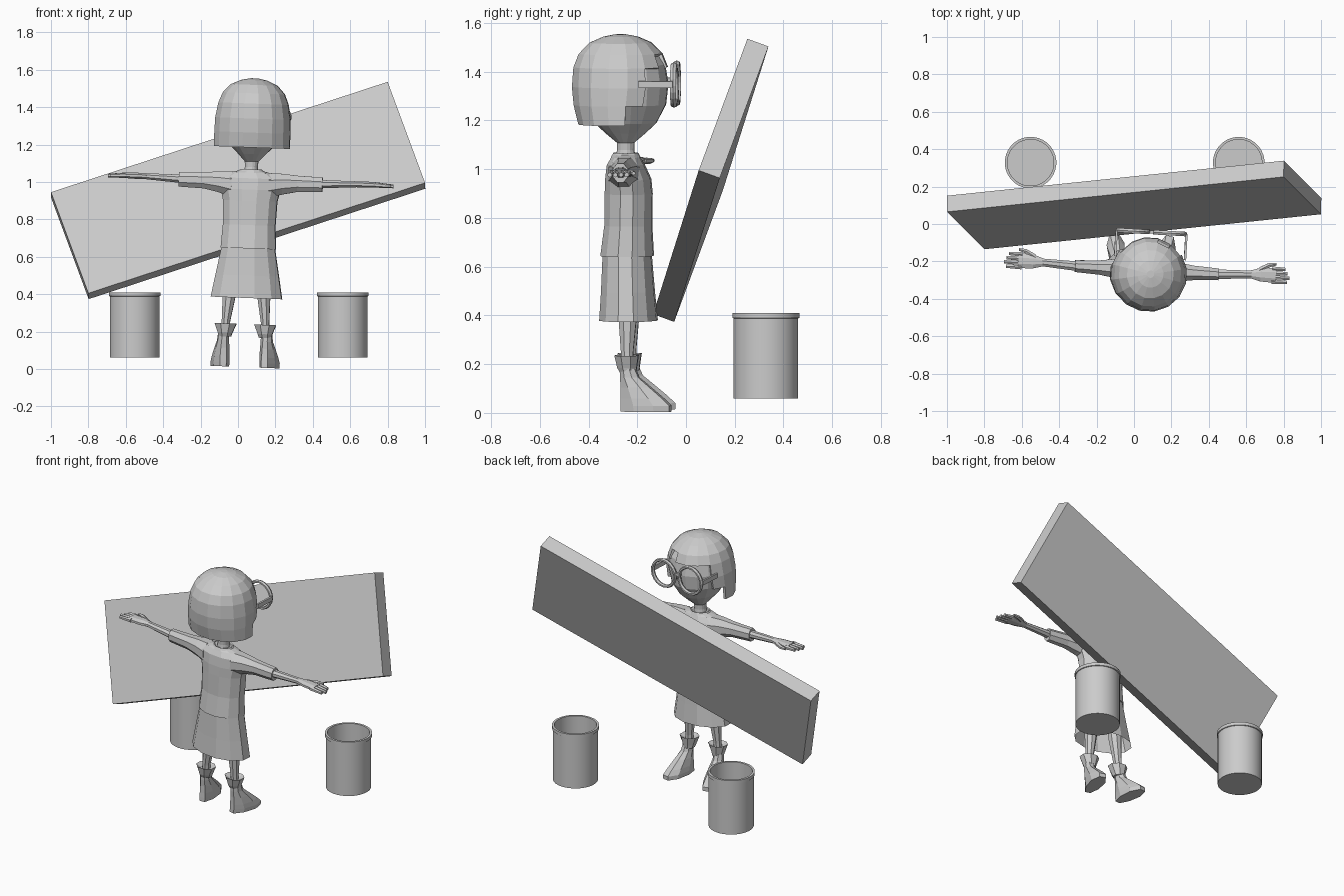
import bpy, bmesh, math
from mathutils import Matrix, Vector

if "Cube" in bpy.data.objects:
    bpy.data.objects.remove(bpy.data.objects["Cube"])

grey = bpy.data.materials.new("light_grey")
grey.diffuse_color = (0.6, 0.6, 0.6, 1)
grey.use_nodes = True
grey.node_tree.nodes["Principled BSDF"].inputs["Base Color"].default_value = grey.diffuse_color

# The figure looks towards +y and leans and turns slightly
FIG = (Matrix.Translation((0.03, -0.245, 0)) @ Matrix.Rotation(math.radians(-3.3), 4, 'Z')
       @ Matrix.Rotation(math.radians(2.2), 4, 'Y'))


def finish(name, bm, matrix=FIG):
    bmesh.ops.recalc_face_normals(bm, faces=bm.faces)
    mesh = bpy.data.meshes.new(name)
    bm.to_mesh(mesh)
    bm.free()
    mesh.materials.append(grey)
    ob = bpy.data.objects.new(name, mesh)
    ob.matrix_world = matrix
    bpy.context.collection.objects.link(ob)
    return ob


def loft_mesh(sections, n=12, axis='Z', caps=(True, True)):
    """Elliptic rings (x, y, z, ra, rb), stacked along z (ra=x, rb=y) or x (ra=y, rb=z)."""
    bm = bmesh.new()
    rings = []
    for x, y, z, ra, rb in sections:
        ring = []
        for i in range(n):
            a = 2 * math.pi * (i + 0.5) / n
            u, v = ra * math.cos(a), rb * math.sin(a)
            ring.append(bm.verts.new((x + u, y + v, z) if axis == 'Z' else (x, y + u, z + v)))
        rings.append(ring)
    for r0, r1 in zip(rings, rings[1:]):
        for i in range(n):
            j = (i + 1) % n
            bm.faces.new((r0[i], r0[j], r1[j], r1[i]))
    if caps[0]:
        bm.faces.new(rings[0])
    if caps[1]:
        bm.faces.new(rings[-1])
    return bm


def loft(name, sections, matrix=FIG, **kw):
    return finish(name, loft_mesh(sections, **kw), matrix)


def box(name, centre, size):
    bm = bmesh.new()
    bmesh.ops.create_cube(bm, size=1)
    bmesh.ops.scale(bm, vec=size, verts=bm.verts)
    bmesh.ops.translate(bm, vec=centre, verts=bm.verts)
    return finish(name, bm)


# Slanted board: one corner, two edges and the thickness direction
corner = Vector((-0.8, -0.135, 0.405))
long_edge, short_edge = Vector((1.8, 0.187, 0.59)), Vector((-0.2, 0.2, 0.54))
depth = short_edge.cross(long_edge).normalized() * 0.092
if depth.y < 0:
    depth = -depth
bm = bmesh.new()
bmesh.ops.create_cube(bm, size=1)
for v in bm.verts:
    a, b, c = v.co + Vector((0.5, 0.5, 0.5))
    v.co = corner + a * long_edge + b * short_edge + c * depth
finish("board", bm, Matrix.Identity(4))

# Two open buckets with a rim
for side, bx in (("left", -0.553), ("right", 0.56)):
    profile = [(0.06, 0.133), (0.388, 0.133), (0.39, 0.138), (0.41, 0.138),
               (0.41, 0.124), (0.075, 0.124)]
    ob = loft("bucket_" + side, [(bx, 0.328, z, r, r) for z, r in profile],
              Matrix.Identity(4), n=32)
    bpy.ops.object.select_all(action='DESELECT')
    bpy.context.view_layer.objects.active = ob
    ob.select_set(True)
    bpy.ops.object.shade_smooth_by_angle(angle=math.radians(30))

# Head and neck
loft("head", [(0, 0, 1.04, .042, .042), (0, 0, 1.08, .035, .036), (0, 0, 1.11, .037, .037),
              (0, 0, 1.15, .075, .085), (0, 0, 1.19, .115, .128), (0, 0, 1.265, .165, .168),
              (0, 0, 1.35, .182, .178), (0, 0, 1.43, .168, .165), (0, 0, 1.5, .12, .12)], n=16)

# Bobbed hair: a dome with the face opening cut out
hair = loft_mesh([(0, -.025, 1.185, .206, .17), (0, -.025, 1.265, .206, .19),
                  (0, -.02, 1.34, .204, .202), (0, -.02, 1.42, .19, .196),
                  (0, -.02, 1.475, .168, .174), (0, -.02, 1.52, .126, .13),
                  (0, -.02, 1.545, .07, .072), (0, -.02, 1.555, .02, .02)],
                 n=16, caps=(False, True))
gone = []
for f in hair.faces:
    c = f.calc_center_median()
    lower = c.z < 1.265 and c.y > -0.01
    face = c.z < 1.42 and c.y > 0.07
    parting = c.z < 1.46 and c.y > 0.1 and 0 < c.x < 0.1
    if lower or face or parting:
        gone.append(f)
bmesh.ops.delete(hair, geom=gone, context='FACES')
ob = finish("hair", hair)
mod = ob.modifiers.new("thickness", 'SOLIDIFY')
mod.thickness = 0.018

# Glasses: two rings, bridge and side arms
for s, side in ((-1, "left"), (1, "right")):
    bm = bmesh.new()
    n, k = 20, 6
    grid = []
    for i in range(n):
        a = 2 * math.pi * i / n
        row = []
        for j in range(k):
            b = 2 * math.pi * j / k
            r = 0.083 + 0.01 * math.cos(b)
            row.append(bm.verts.new((s * 0.098 + r * math.cos(a), 0.205 + 0.014 * math.sin(b),
                                     1.35 + r * math.sin(a))))
        grid.append(row)
    for i in range(n):
        for j in range(k):
            i2, j2 = (i + 1) % n, (j + 1) % k
            bm.faces.new((grid[i][j], grid[i2][j], grid[i2][j2], grid[i][j2]))
    finish("glasses_ring_" + side, bm)
    box("glasses_arm_" + side, (s * 0.187, 0.135, 1.355), (0.012, 0.14, 0.028))
box("glasses_bridge", (0, 0.205, 1.365), (0.03, 0.016, 0.016))

# Top, collar and skirt
loft("top", [(0, .005, .645, .152, .112), (0, .01, .77, .145, .1), (0, .012, .9, .15, .1),
             (0, .01, .96, .165, .096), (0, 0, 1.02, .165, .078), (0, 0, 1.05, .11, .06),
             (0, 0, 1.062, .06, .052)], n=12)
loft("collar", [(0, 0, 1.05, .075, .062), (0, 0, 1.068, .06, .052), (0, 0, 1.058, .045, .042)],
     n=12, caps=(False, False))
loft("skirt", [(0, .01, .38, .197, .122), (0, .008, .5, .175, .112), (0, .005, .66, .145, .102)],
     n=12, caps=(False, True))

# Arms and legs, once per side
for s, side in ((-1, "left"), (1, "right")):
    def limb(name, secs, n=8):
        loft(name + "_" + side, [(s * x, y, z, a, b) for x, y, z, a, b in secs], n=n, axis='X')

    limb("sleeve", [(.10, 0, .985, .07, .072), (.17, 0, .995, .055, .06),
                    (.25, 0, 1.0, .042, .047), (.385, 0, 1.0, .034, .042)])
    limb("forearm", [(.37, 0, 1.003, .028, .024), (.57, .01, 1.01, .022, .017)])
    limb("palm", [(.56, .01, 1.01, .024, .017), (.61, .012, 1.01, .04, .018),
                  (.69, .012, 1.01, .044, .015)])
    for i in range(4):
        y = -.022 + i * .023
        limb("finger_%d" % (i + 1), [(.67, y, 1.01, .014, .014),
                                     (.765 - .012 * abs(i - 1), y, 1.006, .01, .01)], 6)
    limb("thumb", [(.60, .035, 1.01, .018, .013), (.65, .064, 1.01, .014, .012),
                   (.69, .072, 1.01, .008, .008)], 6)

    loft("leg_" + side, [(s * .108, .012, .17, .025, .025), (s * .105, .01, .25, .024, .027),
                         (s * .09, .012, .42, .04, .042), (s * .085, .012, .52, .045, .045)], n=8)
    loft("boot_cuff_" + side, [(s * .108, .014, .17, .036, .036), (s * .107, .01, .19, .042, .043),
                               (s * .106, .008, .24, .063, .053), (s * .106, .008, .225, .03, .03)],
         n=8)
    # Boot built upright, widened at the toe and turned outwards
    boot = loft_mesh([(0, .09, .01, .05, .112), (0, .09, .035, .052, .112),
                      (0, .075, .065, .05, .095), (0, .048, .11, .044, .066),
                      (0, .022, .15, .036, .042), (0, .014, .185, .034, .034)], n=8)
    for v in boot.verts:
        v.co.x *= 0.9 + 1.2 * max(0, v.co.y - 0.05)
    turn = Matrix.Translation((s * .113, 0, 0)) @ Matrix.Rotation(-s * math.radians(11), 4, 'Z')
    bmesh.ops.transform(boot, matrix=turn, verts=boot.verts)
    finish("boot_" + side, boot)
